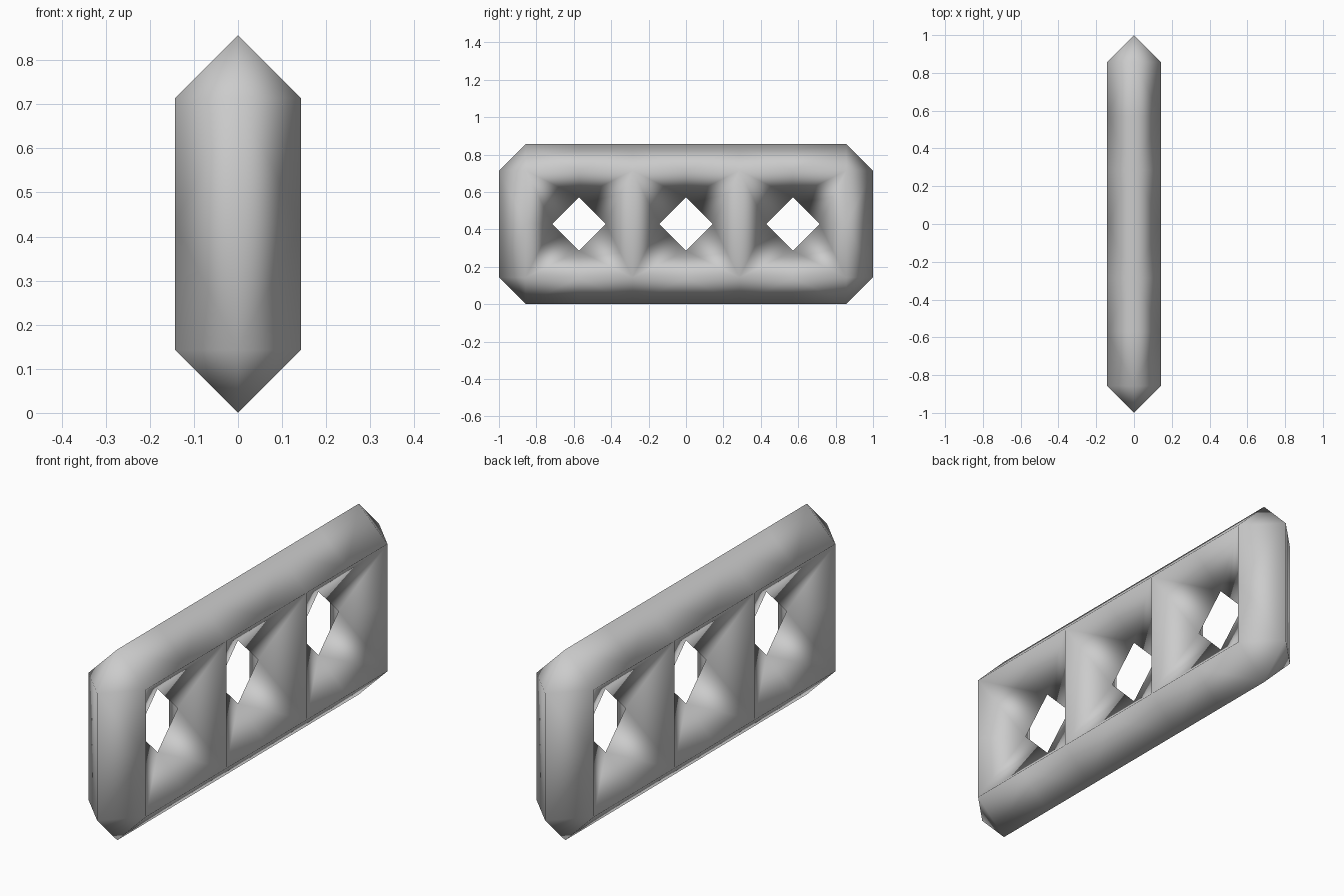
import bpy, bmesh
from mathutils import Vector

if "Cube" in bpy.data.objects:
    bpy.data.objects.remove(bpy.data.objects["Cube"])

U = 1 / 7          # half thickness of every bar
bm = bmesh.new()


def face(*pts):
    # points in bar units, measured from the centre of the frame
    bm.faces.new([bm.verts.new(Vector((x, y, z + 3)) * U) for x, y, z in pts])


for sx in (-1, 1):
    for c in (-4, 0, 4):
        for sz in (-1, 1):
            for sy in (-1, 1):
                # quarter of a window: sloped rail, corner fillet, sloped post
                a, b, d = (sx, c, 2 * sz), (sx, c + 2 * sy, 2 * sz), (sx, c + 2 * sy, 0)
                e, f = (0, c + sy, 0), (0, c, sz)
                face(a, b, f)
                face(b, e, f)
                face(b, d, e)
                # outer slope of the long rail
                y = c + 2 * sy
                face((sx, c, 2 * sz), (sx, y, 2 * sz), (0, y, 3 * sz), (0, c, 3 * sz))
    for sy in (-1, 1):
        for sz in (-1, 1):
            # outer slope of the end post and chamfered corner
            p, q = (sx, 6 * sy, 2 * sz), (0, 7 * sy, 2 * sz)
            face((sx, 6 * sy, 0), p, q, (0, 7 * sy, 0))
            face(p, q, (0, 6 * sy, 3 * sz))

bmesh.ops.remove_doubles(bm, verts=bm.verts, dist=1e-4)
bmesh.ops.recalc_face_normals(bm, faces=bm.faces)
for f in bm.faces:
    f.smooth = True

mesh = bpy.data.meshes.new("lattice_frame")
bm.to_mesh(mesh)
bm.free()
bpy.context.collection.objects.link(bpy.data.objects.new("lattice_frame", mesh))
